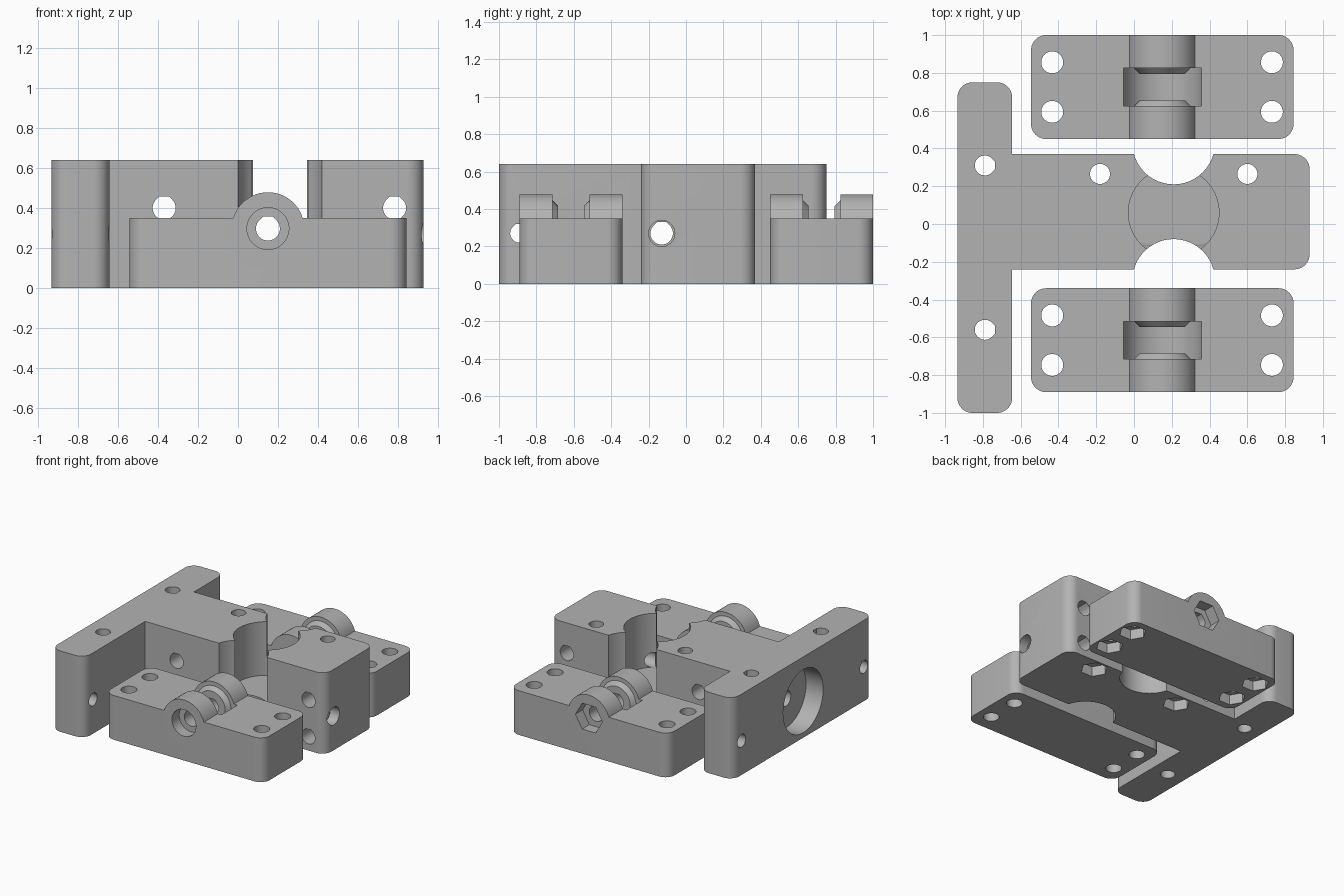
import bpy, bmesh
from math import sin, cos, pi

cube = bpy.data.objects.get("Cube")
if cube:
    bpy.data.objects.remove(cube)

grey = bpy.data.materials.new("plain_grey")
grey.use_nodes = True
grey.diffuse_color = (0.45, 0.45, 0.45, 1)
grey.node_tree.nodes["Principled BSDF"].inputs["Base Color"].default_value = grey.diffuse_color


# Profiles
def circle(cx, cy, r, n=48, turn=0.0):
    return [(cx + r * cos(turn + 2 * pi * i / n), cy + r * sin(turn + 2 * pi * i / n)) for i in range(n)]


def flat_top(cx, cy, r, side=False):
    """Round hole whose upper side ends in 45 degree flanks and a flat roof."""
    k = 2 ** 0.5 - 1
    pts = [(-k * r, r), (k * r, r)]
    steps = 32
    for i in range(steps + 1):
        a = pi / 4 - i * 1.5 * pi / steps
        pts.append((r * cos(a), r * sin(a)))
    if side:
        pts = [(q, p) for p, q in pts]
    return [(cx + p, cy + q) for p, q in pts]


def rounded(corners, n=10):
    """Outline of axis-aligned corners (x, y, radius), counter-clockwise."""
    pts = []
    for i, (x, y, r) in enumerate(corners):
        if not r:
            pts.append((x, y))
            continue
        px, py, _ = corners[i - 1]
        qx, qy, _ = corners[(i + 1) % len(corners)]
        sign = lambda v: (v > 1e-6) - (v < -1e-6)
        a = (sign(px - x), sign(py - y))
        b = (sign(qx - x), sign(qy - y))
        for j in range(n + 1):
            t = pi / 2 * j / n
            s, c = r * (1 - sin(t)), r * (1 - cos(t))
            pts.append((x + a[0] * s + b[0] * c, y + a[1] * s + b[1] * c))
    return pts


# Solids
PLACE = {"x": lambda p, q, t: (t, p, q), "y": lambda p, q, t: (p, t, q), "z": lambda p, q, t: (p, q, t)}


def loft(name, low, high, axis, a, b):
    bm = bmesh.new()
    v0 = [bm.verts.new(PLACE[axis](p, q, a)) for p, q in low]
    v1 = [bm.verts.new(PLACE[axis](p, q, b)) for p, q in high]
    bm.faces.new(v0[::-1])
    bm.faces.new(v1)
    for i in range(len(v0)):
        j = (i + 1) % len(v0)
        bm.faces.new((v0[i], v0[j], v1[j], v1[i]))
    bmesh.ops.recalc_face_normals(bm, faces=bm.faces)
    mesh = bpy.data.meshes.new(name)
    bm.to_mesh(mesh)
    bm.free()
    mesh.materials.append(grey)
    ob = bpy.data.objects.new(name, mesh)
    bpy.context.collection.objects.link(ob)
    return ob


def prism(name, pts, axis, a, b):
    return loft(name, pts, pts, axis, a, b)


def combine(target, tool, operation):
    mod = target.modifiers.new("shape", "BOOLEAN")
    mod.operation, mod.solver, mod.object = operation, "EXACT", tool
    bpy.context.view_layer.objects.active = target
    bpy.ops.object.modifier_apply(modifier=mod.name)
    bpy.data.objects.remove(tool)


def cut(target, pts, axis, a, b):
    combine(target, prism("cutter", pts, axis, a, b), "DIFFERENCE")


def finish(ob):
    bpy.ops.object.select_all(action="DESELECT")
    ob.select_set(True)
    bpy.context.view_layer.objects.active = ob
    bpy.ops.object.shade_smooth_by_angle(angle=pi / 6)


# Main body: T-shaped plate with a waist for the drive wheel
r = 0.08
body = prism("main_body", rounded([
    (-0.935, -1, r), (-0.645, -1, r), (-0.645, -0.24, 0), (0.93, -0.24, r),
    (0.93, 0.37, r), (-0.645, 0.37, 0), (-0.645, 0.75, r), (-0.935, 0.75, r)]), "z", 0, 0.64)

# Side arches and the round pocket between them
for y in (-0.298, 0.428):
    cut(body, circle(0.21, y, 0.218, 64), "z", -0.1, 0.8)
cut(body, circle(0.21, 0.06, 0.24, 64), "z", 0.215, 0.8)

# Bearing seat in the crossbar and long shaft hole
cut(body, circle(-0.13, 0.29, 0.25, 64), "x", -1.1, -0.785)
cut(body, flat_top(-0.13, 0.27, 0.06), "x", -0.85, 1.1)
cut(body, circle(-0.13, 0.27, 0.07), "x", 0.85, 1.1)

# Crossbar mounting holes
for y in (-0.89, 0.64):
    cut(body, flat_top(y, 0.27, 0.05), "x", -1.1, -0.5)
for y in (-0.56, 0.31):
    cut(body, flat_top(-0.79, y, 0.053, side=True), "z", -0.1, 0.8)

# Clamp bolt holes through the body
for x in (-0.37, 0.785):
    for z in (0.11, 0.4):
        cut(body, flat_top(x, z, 0.058), "y", -0.5, 0.5)

# Vertical bolt holes with nut traps below
for x in (-0.18, 0.6):
    cut(body, circle(x, 0.265, 0.053), "z", -0.1, 0.8)
    cut(body, circle(x, 0.265, 0.1, 6), "z", -0.1, 0.08)
finish(body)


# Clamp blocks with a raised axle housing and a roller slot
def clamp_block(name, y0, y1, outward, nuts):
    ax, az = 0.15, 0.297
    mid = (y0 + y1) / 2
    block = prism(name, rounded([(-0.545, y0, r), (0.845, y0, r), (0.845, y1, r), (-0.545, y1, r)]),
                  "z", 0, 0.35)
    combine(block, prism("housing", circle(ax, az, 0.182, 64), "y", y0, y1), "UNION")
    cut(block, circle(ax, az, 0.213, 64), "y", mid - 0.1, mid + 0.1)
    # Tapered spacers on both slot walls
    for s in (-1, 1):
        wide, narrow = circle(ax, az, 0.16), circle(ax, az, 0.12)
        combine(block, loft("spacer", wide, narrow, "y", mid + s * 0.11, mid + s * 0.07), "UNION")
    # Axle hole with an outer recess for a bolt head or nut
    cut(block, flat_top(ax, az, 0.06), "y", y0 - 0.1, y1 + 0.1)
    face = y1 if outward > 0 else y0
    recess = circle(ax, az, 0.118, 6) if nuts else circle(ax, az, 0.105)
    a, b = sorted((face - outward * 0.09, face + outward * 0.1))
    cut(block, recess, "y", a, b)
    # Corner bolt holes
    for x in (-0.433, 0.73):
        for dy in (-0.131, 0.131):
            cut(block, circle(x, mid + dy, 0.058), "z", -0.1, 0.5)
            if nuts:
                cut(block, circle(x, mid + dy, 0.1, 6), "z", -0.1, 0.08)
    finish(block)


clamp_block("front_clamp_block", -0.89, -0.34, -1, False)
clamp_block("back_clamp_block", 0.45, 1.0, 1, True)
